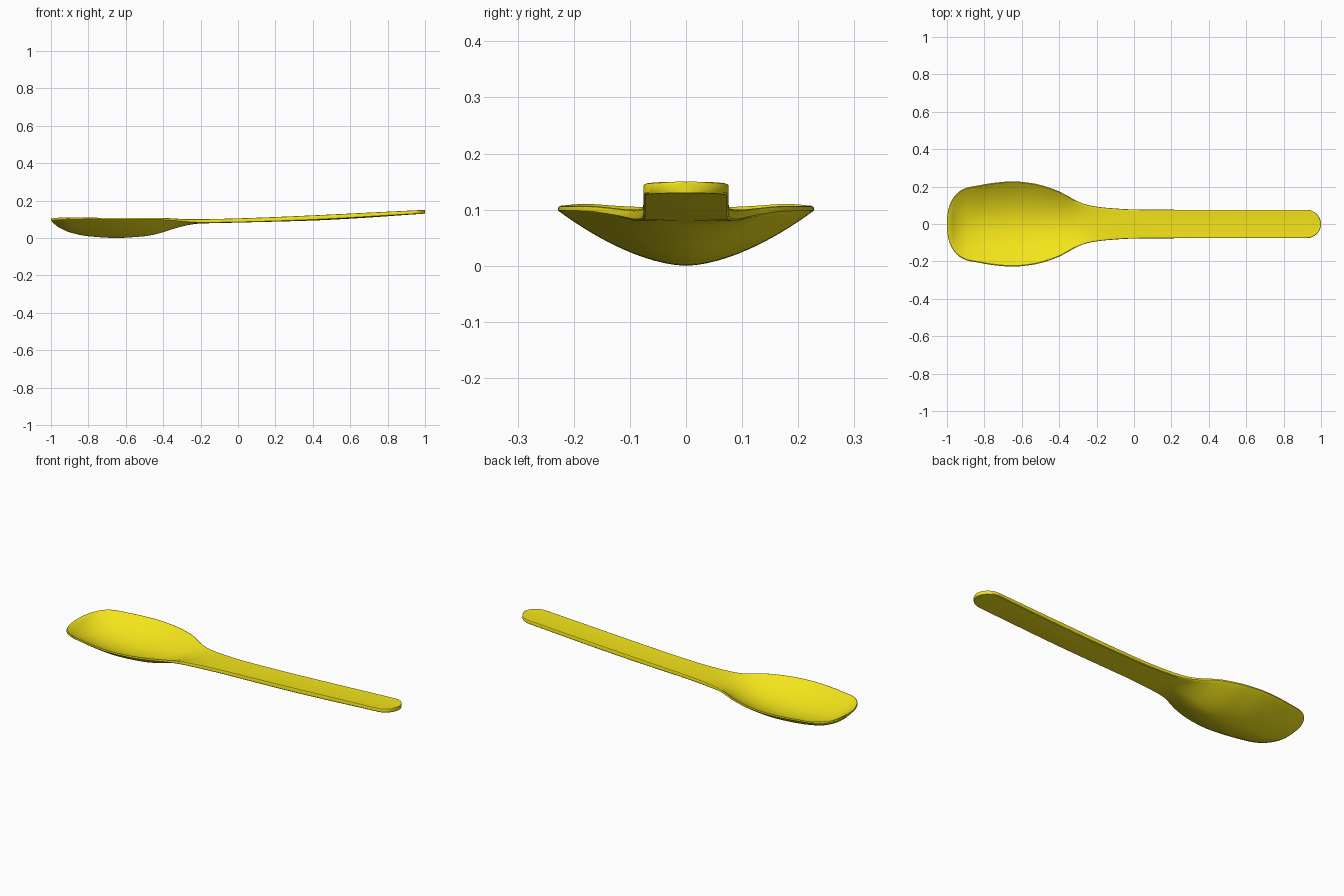
import bpy, bmesh, math

if "Cube" in bpy.data.objects:
    bpy.data.objects.remove(bpy.data.objects["Cube"])


def curve(points):
    """Smooth monotone interpolation through (x, value) pairs."""
    xs, vs = zip(*points)
    n = len(xs)
    d = [(vs[i + 1] - vs[i]) / (xs[i + 1] - xs[i]) for i in range(n - 1)]
    m = [d[0]]
    for a, b in zip(d, d[1:]):
        m.append(2 * a * b / (a + b) if a * b > 0 else 0.0)
    m.append(d[-1])

    def f(x):
        i = max(k for k in range(n - 1) if k == 0 or xs[k] <= x)
        h = xs[i + 1] - xs[i]
        t = (x - xs[i]) / h
        return (vs[i] * (2*t**3 - 3*t*t + 1) + m[i] * h * (t**3 - 2*t*t + t)
                + vs[i + 1] * (3*t*t - 2*t**3) + m[i + 1] * h * (t**3 - t*t))
    return f


# Profiles along the length: plan width, rim height, underside, bowl floor, edge thickness
width = curve([(-1, .185), (-.87, .2), (-.75, .22), (-.65, .228), (-.55, .219),
               (-.42, .183), (-.36, .153), (-.3, .12), (-.24, .1), (-.15, .087),
               (0, .078), (.3, .076), (1, .076)])
rim = curve([(-1, .104), (-.93, .11), (-.65, .107), (-.42, .107), (-.25, .1),
             (-.1, .102), (.1, .108), (1, .15)])
under = curve([(-1, .094), (-.98, .073), (-.95, .052), (-.9, .03), (-.8, .009), (-.65, 0),
               (-.5, .009), (-.42, .025), (-.36, .044), (-.3, .061), (-.25, .072),
               (-.2, .077), (0, .082), (.4, .093), (.6, .103), (1, .13)])
floor = curve([(-1, .104), (-.985, .097), (-.95, .072), (-.9, .05), (-.8, .029), (-.65, .02),
               (-.5, .029), (-.4, .047), (-.3, .08), (-.22, .094), (-.1, .1),
               (.1, .106), (1, .148)])
edge = curve([(-1, .01), (-.42, .012), (-.3, .015), (-.2, .02), (0, .022), (.4, .025), (1, .02)])

BOWL_END, HANDLE_END, SEG = .14, .08, 24


def half_width(x):
    w = width(x)
    if x < -1 + BOWL_END:
        s = (-1 + BOWL_END - x) / BOWL_END
        w *= (1 - s**2.4) ** (1 / 2.4)
    if x > 1 - HANDLE_END:
        s = (x - 1 + HANDLE_END) / HANDLE_END
        w *= (1 - s**2) ** .5
    return w


def section(x):
    w, zr, e = half_width(x), rim(x), edge(x)
    r = min(.005, w * .3)
    dip = max(0, zr - floor(x))
    depth = max(0, zr - e - under(x))
    ts = [-1 + 2 * i / SEG for i in range(SEG + 1)]
    top = [(x, (w - r) * t, zr - dip * (1 - t * t)) for t in ts]
    bottom = [(x, (w - r * .6) * t, zr - e - depth * (1 - abs(t)**1.7)) for t in reversed(ts)]
    k = r * .6
    right = [(x, w - r * .3, zr - k * .4), (x, w, zr - k * 1.3), (x, w, zr - e + k)]
    left = [(a, -b, c) for a, b, c in reversed(right)]
    return top + right + bottom + left


# Stations, packed closely at both rounded ends
N = 16
xs = [-1 + BOWL_END * (1 - math.cos(math.pi / 2 * (i + .25) / N)) for i in range(N)]
mid = 70
a, b = -1 + BOWL_END, 1 - HANDLE_END
xs += [a + (b - a) * i / mid for i in range(mid)]
xs += [b + HANDLE_END * math.sin(math.pi / 2 * i / (N + .2)) for i in range(N + 1)]

# Spoon: one continuous lofted skin, capped at both ends
bm = bmesh.new()
rings = [[bm.verts.new(p) for p in section(x)] for x in xs]
for p, q in zip(rings, rings[1:]):
    for i in range(len(p)):
        j = (i + 1) % len(p)
        bm.faces.new((p[i], p[j], q[j], q[i]))
bm.faces.new(rings[0])
bm.faces.new(rings[-1])
bmesh.ops.recalc_face_normals(bm, faces=bm.faces)
mesh = bpy.data.meshes.new("spoon")
bm.to_mesh(mesh)
bm.free()
spoon = bpy.data.objects.new("spoon", mesh)
bpy.context.collection.objects.link(spoon)

# Yellow plastic
mat = bpy.data.materials.new("yellow_plastic")
mat.diffuse_color = (.9, .78, .01, 1)
mat.use_nodes = True
mat.node_tree.nodes["Principled BSDF"].inputs["Base Color"].default_value = mat.diffuse_color
mesh.materials.append(mat)

bpy.context.view_layer.objects.active = spoon
spoon.select_set(True)
bpy.ops.object.shade_smooth_by_angle(angle=math.radians(40))
